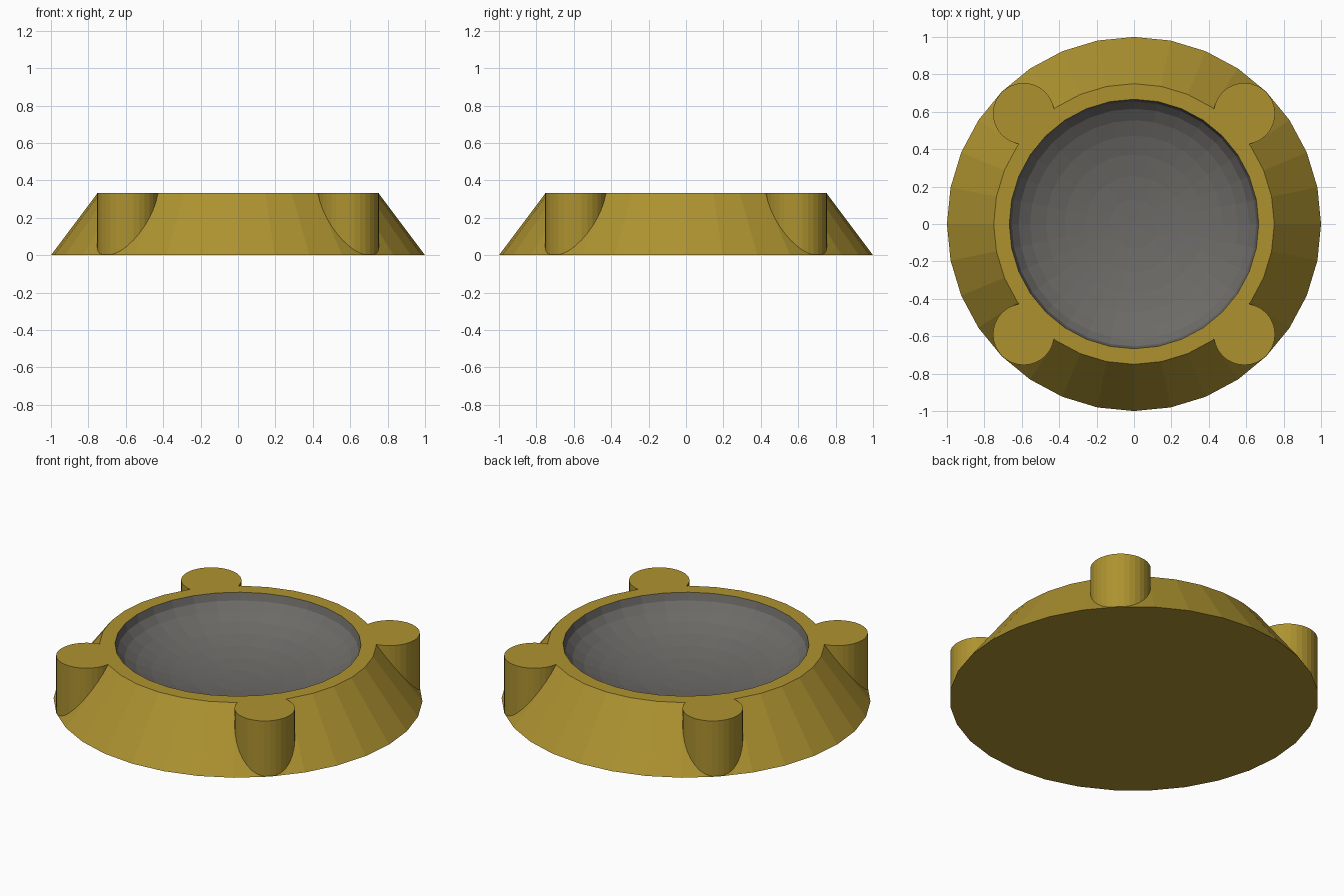
import bpy, bmesh
from math import sin, cos, pi, tau

if "Cube" in bpy.data.objects:
    bpy.data.objects.remove(bpy.data.objects["Cube"])

N = 32            # sides around
H = 0.333         # height
BOWL_R, BOWL_D = 0.667, 0.22


def material(name, rgb):
    m = bpy.data.materials.new(name)
    m.diffuse_color = (*rgb, 1)
    m.use_nodes = True
    m.node_tree.nodes["Principled BSDF"].inputs["Base Color"].default_value = m.diffuse_color
    return m


gold = material("dull_gold", (0.42, 0.29, 0.03))
grey = material("dark_grey", (0.15, 0.145, 0.135))


def finish(bm, name, mats):
    bmesh.ops.recalc_face_normals(bm, faces=bm.faces)
    me = bpy.data.meshes.new(name)
    bm.to_mesh(me)
    bm.free()
    for m in mats:
        me.materials.append(m)
    ob = bpy.data.objects.new(name, me)
    bpy.context.collection.objects.link(ob)
    return ob


# Dish: sloped outer wall, flat rim, and a flattened spherical bowl
profile = [(1, 0), (0.75, H)]
profile += [(BOWL_R * cos(i * pi / 16), H - BOWL_D * sin(i * pi / 16)) for i in range(8)]
bm = bmesh.new()
rings = [[bm.verts.new((r * cos(k * tau / N), r * sin(k * tau / N), z)) for k in range(N)]
         for r, z in profile]
for i, (a, b) in enumerate(zip(rings, rings[1:])):
    for k in range(N):
        j = (k + 1) % N
        bm.faces.new((a[k], a[j], b[j], b[k])).material_index = 1 if i >= 2 else 0
bm.faces.new(rings[0])
centre = bm.verts.new((0, 0, H - BOWL_D))
for k in range(N):
    bm.faces.new((rings[-1][k], rings[-1][(k + 1) % N], centre)).material_index = 1
dish = finish(bm, "dish", [gold, grey])

# Four round corner posts, merged flush into the dish
for sx in (-1, 1):
    for sy in (-1, 1):
        bm = bmesh.new()
        bmesh.ops.create_cone(bm, cap_ends=True, segments=N, radius1=0.164, radius2=0.164, depth=H)
        bmesh.ops.translate(bm, verts=bm.verts, vec=(sx * 0.59, sy * 0.59, H / 2))
        side = ("left" if sx < 0 else "right") + ("_front" if sy < 0 else "_back")
        post = finish(bm, "corner_post_" + side, [gold])
        post.hide_render = True
        mod = dish.modifiers.new("join_" + side, 'BOOLEAN')
        mod.operation = 'UNION'
        mod.solver = 'EXACT'
        mod.object = post
